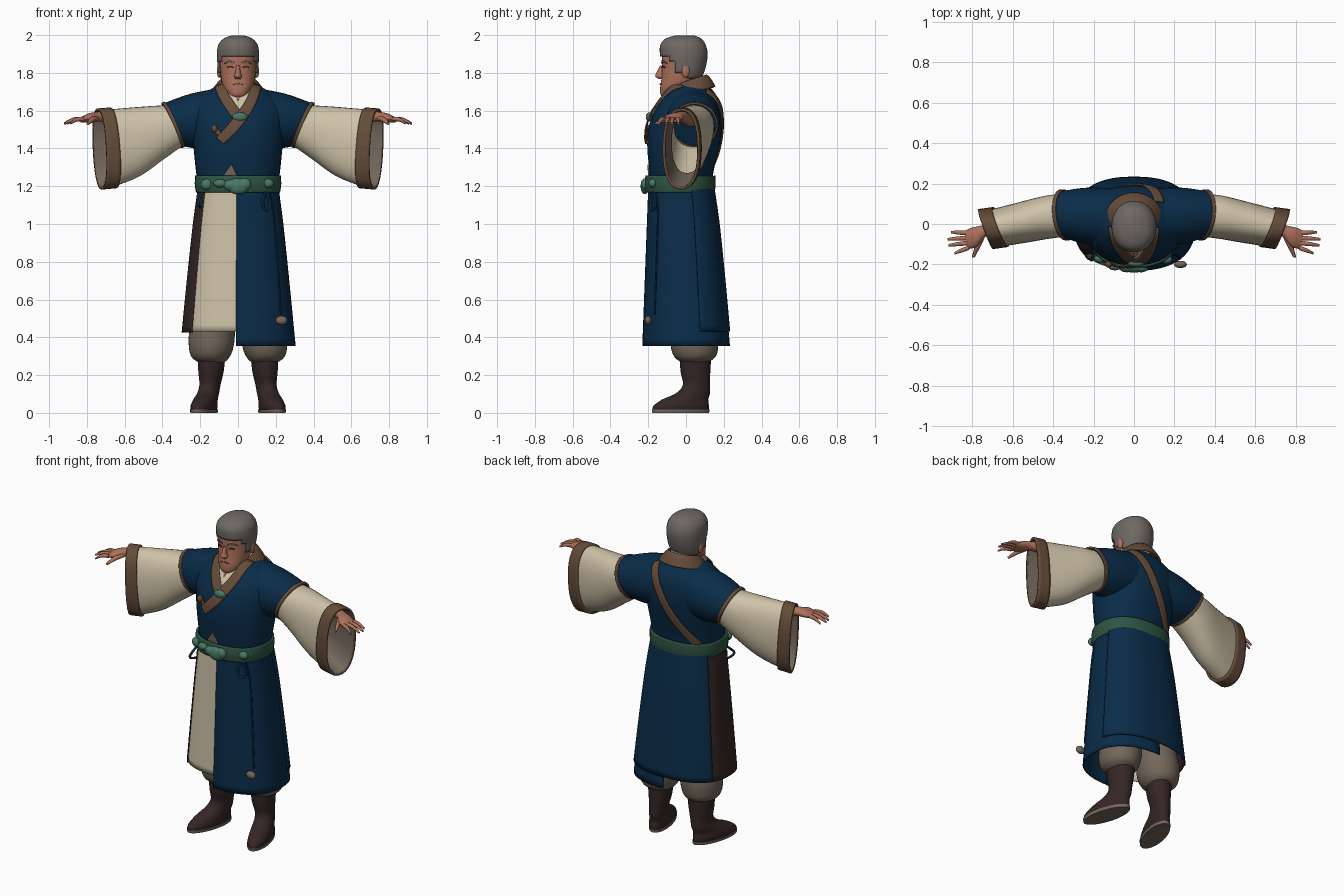
import bpy, bmesh
from math import sin, cos, radians, copysign
from mathutils import Vector
from mathutils.bvhtree import BVHTree

if "Cube" in bpy.data.objects:
    bpy.data.objects.remove(bpy.data.objects["Cube"])


def material(name, r, g, b):
    m = bpy.data.materials.new(name)
    m.use_nodes = True
    m.diffuse_color = (r, g, b, 1)
    m.node_tree.nodes["Principled BSDF"].inputs["Base Color"].default_value = (r, g, b, 1)
    return m


navy = material("navy cloth", .003, .025, .065)
cream = material("cream cloth", .62, .54, .39)
brown = material("brown trim", .13, .072, .042)
skin = material("skin", .42, .165, .105)
hair_grey = material("grey hair", .16, .14, .125)
green = material("green belt", .028, .09, .055)
jade = material("jade", .065, .19, .135)
leather = material("dark leather", .035, .019, .018)
taupe = material("taupe cloth", .17, .135, .105)
parts = []


def finish(name, bm, mat, mirror=False, thick=0):
    bmesh.ops.recalc_face_normals(bm, faces=bm.faces)
    me = bpy.data.meshes.new(name)
    bm.to_mesh(me)
    bm.free()
    me.materials.append(mat)
    ob = bpy.data.objects.new(name, me)
    bpy.context.collection.objects.link(ob)
    if thick:
        mod = ob.modifiers.new("thickness", 'SOLIDIFY')
        mod.thickness, mod.offset = thick, 0
    if mirror:
        ob.modifiers.new("mirror", 'MIRROR').use_mirror_merge = False
    parts.append(ob)
    return ob


def smooth_path(rows, steps):
    """Catmull-Rom interpolation through rows of numbers."""
    rows = [list(r) for r in rows]
    ext = [rows[0]] + rows + [rows[-1]]
    out = []
    for i in range(1, len(rows)):
        a, b, c, d = ext[i - 1:i + 3]
        for k in range(steps):
            t = k / steps
            out.append([.5 * (2 * q + (r - p) * t + (2 * p - 5 * q + 4 * r - s) * t * t
                              + (3 * q - p - 3 * r + s) * t ** 3) for p, q, r, s in zip(a, b, c, d)])
    return out + [rows[-1]]


def ring(z, rx, yf, yb, x=0):
    """Level ring by half width, front y and back y."""
    return (x, (yf + yb) / 2, z, rx, 0, 0, 0, (yb - yf) / 2, 0)


def loft(name, rings, mat, a0=0, a1=360, seg=36, p=1, cap=True, mirror=False, thick=0, keep=None):
    """Skin rings given as centre, u axis, v axis; an arc leaves the wall open."""
    closed = a1 - a0 >= 360
    bm = bmesh.new()
    grid = []
    for r in smooth_path(rings, 4):
        c, u, v = Vector(r[:3]), Vector(r[3:6]), Vector(r[6:])
        row = []
        for i in range(seg if closed else seg + 1):
            a = radians(a0 + (a1 - a0) * i / seg)
            ca, sa = cos(a), sin(a)
            row.append(bm.verts.new(c + u * copysign(abs(ca) ** p, ca) + v * copysign(abs(sa) ** p, sa)))
        grid.append(row)
    for lo, hi in zip(grid, grid[1:]):
        for i in range(seg):
            j = (i + 1) % len(lo)
            bm.faces.new((lo[i], lo[j], hi[j], hi[i]))
    if cap and closed:
        bm.faces.new(grid[0])
        bm.faces.new(grid[-1])
    if keep:
        bmesh.ops.delete(bm, geom=[f for f in bm.faces if not keep(f.calc_center_median())], context='FACES')
    return finish(name, bm, mat, mirror, thick)


def blob(name, c, r, mat, mirror=False):
    bm = bmesh.new()
    bmesh.ops.create_uvsphere(bm, u_segments=16, v_segments=10, radius=1)
    bmesh.ops.scale(bm, vec=r, verts=bm.verts)
    bmesh.ops.translate(bm, vec=c, verts=bm.verts)
    return finish(name, bm, mat, mirror)


def tree_of(*obs):
    bm = bmesh.new()
    for ob in obs:
        bm.from_mesh(ob.data)
    return BVHTree.FromBMesh(bm)


def surface(tree, x, z, side, last=0):
    hit = tree.ray_cast(Vector((x, side, z)), Vector((0, -side, 0)))[0]
    return hit.y if hit else last


def strip(name, pts, mat, tree, side=-1, off=.006, mirror=False):
    """Thin band through (x, z, width) points, laid on the surface below."""
    path, bm, rows, y = smooth_path(pts, 10), bmesh.new(), [], 0
    for k, (x, z, w) in enumerate(path):
        a, b = path[max(k - 1, 0)], path[min(k + 1, len(path) - 1)]
        n = Vector((a[1] - b[1], b[0] - a[0])).normalized() * w
        row = []
        for j in range(-3, 4):
            px, pz = x + n.x * j / 6, z + n.y * j / 6
            y = surface(tree, px, pz, side, y)
            row.append(bm.verts.new((px, y + side * off, pz)))
        rows.append(row)
    for r, s in zip(rows, rows[1:]):
        for j in range(6):
            bm.faces.new((r[j], r[j + 1], s[j + 1], s[j]))
    return finish(name, bm, mat, mirror, .008)


def cord(name, pts, mat, radius=.007):
    cu = bpy.data.curves.new(name, 'CURVE')
    cu.dimensions, cu.bevel_depth, cu.bevel_resolution = '3D', radius, 2
    sp = cu.splines.new('POLY')
    rows = smooth_path(pts, 6)
    sp.points.add(len(rows) - 1)
    for pt, co in zip(sp.points, rows):
        pt.co = (*co, 1)
    cu.materials.append(mat)
    bpy.context.collection.objects.link(bpy.data.objects.new(name, cu))


# Robe body and short sleeves
torso = loft("robe_body", [ring(1.2, .212, -.185, .135), ring(1.3, .225, -.195, .15), ring(1.4, .235, -.205, .175),
             ring(1.5, .245, -.2, .19), ring(1.58, .25, -.175, .19), ring(1.64, .23, -.14, .18),
             ring(1.69, .18, -.105, .155), ring(1.73, .115, -.08, .12), ring(1.745, .07, -.06, .09)], navy, p=.9)
cap_sleeve = loft("short_sleeve", [(.09, .035, 1.565, 0, 0, .155, 0, .14, 0), (.23, .04, 1.545, .02, 0, .145, 0, .14, 0),
                  (.345, .045, 1.525, .05, 0, .113, .012, .118, 0)], navy, mirror=True)
loft("short_sleeve_trim", [(.335, .045, 1.527, .05, 0, .115, .012, .12, 0), (.352, .045, 1.522, .05, 0, .115, .012, .12, 0)],
     brown, cap=False, mirror=True, thick=.012)

# Wide sleeves, cuffs and their lining
loft("wide_sleeve", [(.31, .045, 1.53, .04, 0, .1, .012, .105, 0), (.42, .035, 1.485, .03, 0, .14, .012, .106, 0),
     (.54, .01, 1.435, .02, 0, .182, .02, .1, 0), (.68, -.02, 1.4, .015, 0, .205, .035, .09, 0)],
     cream, p=.9, cap=False, mirror=True)
cuff = [(.66, -.015, 1.403, .015, 0, .207, .035, .092, 0), (.733, -.025, 1.397, .01, 0, .208, .035, .092, 0)]
loft("cuff", cuff, brown, p=.85, cap=False, mirror=True, thick=.014)
loft("sleeve_lining", [(.55, .005, 1.43, .015, 0, .16, .02, .08, 0), (.728, -.025, 1.397, .01, 0, .2, .034, .084, 0)],
     taupe, p=.85, cap=False, mirror=True)

# Arms and hands
loft("forearm_and_palm", [(.5, .02, 1.55, 0, 0, .035, 0, .04, 0), (.7, -.02, 1.568, 0, 0, .028, 0, .032, 0),
     (.75, -.04, 1.568, 0, 0, .025, .006, .032, 0), (.79, -.065, 1.562, 0, 0, .024, .012, .047, 0),
     (.83, -.08, 1.552, 0, 0, .014, .012, .044, 0)], skin, seg=16, mirror=True)
for i, (tx, ty) in enumerate([(.905, -.04), (.922, -.075), (.917, -.105), (.888, -.145)]):
    by = -.045 - i * .024
    loft("finger_%d" % (i + 1), [(.815, by, 1.556, 0, 0, .012, 0, .012, 0),
         ((.82 + tx) / 2, (by + ty) / 2, 1.553, 0, 0, .011, 0, .011, 0),
         (tx, ty, 1.532, 0, 0, .006, 0, .006, 0)], skin, seg=10, mirror=True)
loft("thumb", [(.755, -.065, 1.56, .018, 0, 0, 0, 0, .016), (.775, -.115, 1.55, .014, 0, 0, 0, 0, .013),
     (.795, -.165, 1.53, .007, 0, 0, 0, 0, .007)], skin, seg=10, mirror=True)


# Skirt panels
def skirt(name, a0, a1, bottom, mat, grow=0):
    rings = []
    for k in range(5):
        z = 1.22 + (bottom - 1.22) * k / 4
        t = (1.22 - z) / .8
        rings.append(ring(z, .205 + .09 * t ** .85 + grow, -.195 - .03 * t - grow, .135 + .088 * t ** .8 + grow))
    return loft(name, rings, mat, a0, a1, p=.82, thick=.008)


left_panel = skirt("left_skirt_panel", -91, 90, .355, navy)
back_flap = skirt("back_skirt_flap", 15, 152, .43, navy, .008)
skirt("skirt_side_lining", 148, 218, .425, leather)
cream_panel = skirt("cream_skirt_panel", 206, 270, .43, cream, -.004)

# Collar, strap and fastenings laid over the robe
robe = tree_of(torso, cap_sleeve)
loft("neck", [ring(1.64, .07, -.06, .08), ring(1.76, .066, -.065, .06), ring(1.8, .066, -.06, .06)], skin)
loft("inner_collar", [(0, .015, 1.7, .088, 0, 0, 0, .095, .03), (0, .01, 1.755, .074, 0, 0, 0, .078, .03)],
     cream, -65, 245, cap=False, thick=.01)
loft("collar_back", [(0, .025, 1.695, .138, 0, 0, 0, .125, .03), (0, .02, 1.73, .112, 0, 0, 0, .107, .035),
     (0, .015, 1.757, .088, 0, 0, 0, .09, .03)], brown, -42, 222, cap=False, thick=.014)
strip("shirt_front", [(0, 1.73, .16), (0, 1.65, .1), (0, 1.57, .01)], cream, robe, off=.004)
strip("throat", [(0, 1.75, .075), (0, 1.7, .04), (0, 1.655, .004)], skin, robe, off=.01)
strip("right_collar", [(-.1, 1.735, .05), (-.065, 1.66, .055), (.005, 1.56, .055)], brown, robe, off=.01)
strip("left_collar", [(.1, 1.735, .05), (.065, 1.64, .055), (-.01, 1.53, .06), (-.095, 1.44, .05)], brown, robe, off=.015)
strip("back_strap", [(.125, 1.705, .05), (.07, 1.6, .05), (-.03, 1.43, .05), (-.16, 1.25, .045)], brown, robe, 1)
strip("side_tie", [(-.13, 1.51, .03), (-.09, 1.47, .02)], brown, robe, off=.012)
strip("robe_gap", [(-.035, 1.315, .005), (-.04, 1.25, .08)], taupe, robe)
blob("side_button", (-.125, -.2, 1.505), (.016, .016, .02), brown)
blob("chest_jade", (.01, -.195, 1.567), (.04, .018, .024), jade)

# Belt with jade clasps
belt = loft("belt", [ring(1.168, .216, -.207, .145), ring(1.21, .222, -.213, .15), ring(1.255, .22, -.207, .148)],
            green, p=.85, cap=False, thick=.014)
around = tree_of(belt)
for i, (x, z, w, h) in enumerate([(-.165, 1.21, .032, .03), (-.095, 1.215, .035, .022), (-.035, 1.205, .04, .03),
                                  (0, 1.2, .058, .042), (.035, 1.21, .035, .032), (.16, 1.215, .03, .024)]):
    blob("belt_clasp_%d" % (i + 1), (x, surface(around, x, z, -1) - .006, z), (w, .022, h), jade)

# Hanging cords and tassel
cloth = tree_of(left_panel, cream_panel)


def hang(points):
    return [(x, surface(cloth, x, z, -1, -.17) - .01, z) for x, z in points]


cord("cord_loop", hang([(.15, 1.18), (.13, 1.12), (.145, 1.075), (.17, 1.09), (.165, 1.13), (.15, 1.18)]), navy)
cord("long_cord", hang([(.165, 1.17), (.19, 1.05), (.21, .8), (.228, .52)]), navy, .005)
cord("right_cord_loop", hang([(-.19, 1.17), (-.21, 1.11), (-.195, 1.09), (-.185, 1.13)]), navy)
blob("tassel", (.23, -.2, .49), (.032, .018, .024), taupe)

# Trousers and boots
loft("trouser_leg", [ring(.265, .065, -.02, .11, .14), ring(.295, .1, -.06, .155, .145), ring(.35, .118, -.08, .17, .142),
     ring(.45, .12, -.08, .165, .135), ring(.8, .095, -.08, .1, .1)], taupe, mirror=True)


def foot(z, x, y, w, l):
    return (x, y, z, w, .27 * w, 0, -.27 * l, l, 0)


loft("boot", [foot(.008, .18, -.028, .055, .147), foot(.035, .18, -.026, .06, .147), foot(.07, .172, -.005, .056, .122),
     foot(.105, .158, .038, .053, .088), foot(.15, .148, .055, .053, .07), foot(.22, .143, .05, .064, .077),
     foot(.32, .14, .05, .072, .083)], leather, mirror=True)
loft("boot_sole", [foot(0, .18, -.028, .06, .15), foot(.018, .18, -.028, .062, .152)], taupe, mirror=True)

# Head and face
head = loft("head", [ring(1.668, .025, -.122, -.07), ring(1.685, .052, -.135, -.02), ring(1.72, .076, -.137, .035),
            ring(1.77, .089, -.13, .065), ring(1.82, .095, -.127, .085), ring(1.88, .099, -.128, .097),
            ring(1.93, .096, -.118, .095), ring(1.97, .072, -.085, .08), ring(1.99, .02, -.03, .03)], skin, p=.93)


def hairline(c):
    limit = 1.89 if c.y < -.085 else 1.86 if c.y < -.055 else 1.8 if c.y < .015 else 1.765
    return c.z > limit


loft("hair", [ring(1.75, .088, -.11, .065), ring(1.8, .1, -.122, .092), ring(1.86, .107, -.13, .108),
     ring(1.91, .108, -.136, .111), ring(1.95, .1, -.132, .1), ring(1.98, .073, -.105, .078),
     ring(1.996, .03, -.05, .04)], hair_grey, seg=48, p=.95, thick=.006, keep=hairline)
loft("nose", [ring(1.768, .014, -.145, -.12), ring(1.782, .021, -.163, -.11), ring(1.8, .014, -.158, -.11),
     ring(1.84, .009, -.138, -.11)], skin, seg=14)
blob("ear", (.1, -.002, 1.81), (.012, .022, .035), skin, True)
face = tree_of(head)
strip("eyebrow", [(.018, 1.852, .007), (.045, 1.86, .009), (.07, 1.85, .005)], hair_grey, face, off=.002, mirror=True)
strip("eye", [(.024, 1.829, .004), (.04, 1.832, .008), (.056, 1.829, .004)], leather, face, off=.001, mirror=True)
strip("mouth", [(-.028, 1.738, .004), (0, 1.742, .006), (.028, 1.738, .004)], brown, face, off=.001)

# Smooth shading with crisp edges kept
for ob in bpy.context.selected_objects:
    ob.select_set(False)
for ob in parts:
    ob.select_set(True)
bpy.context.view_layer.objects.active = parts[0]
bpy.ops.object.shade_smooth_by_angle(angle=radians(50))
